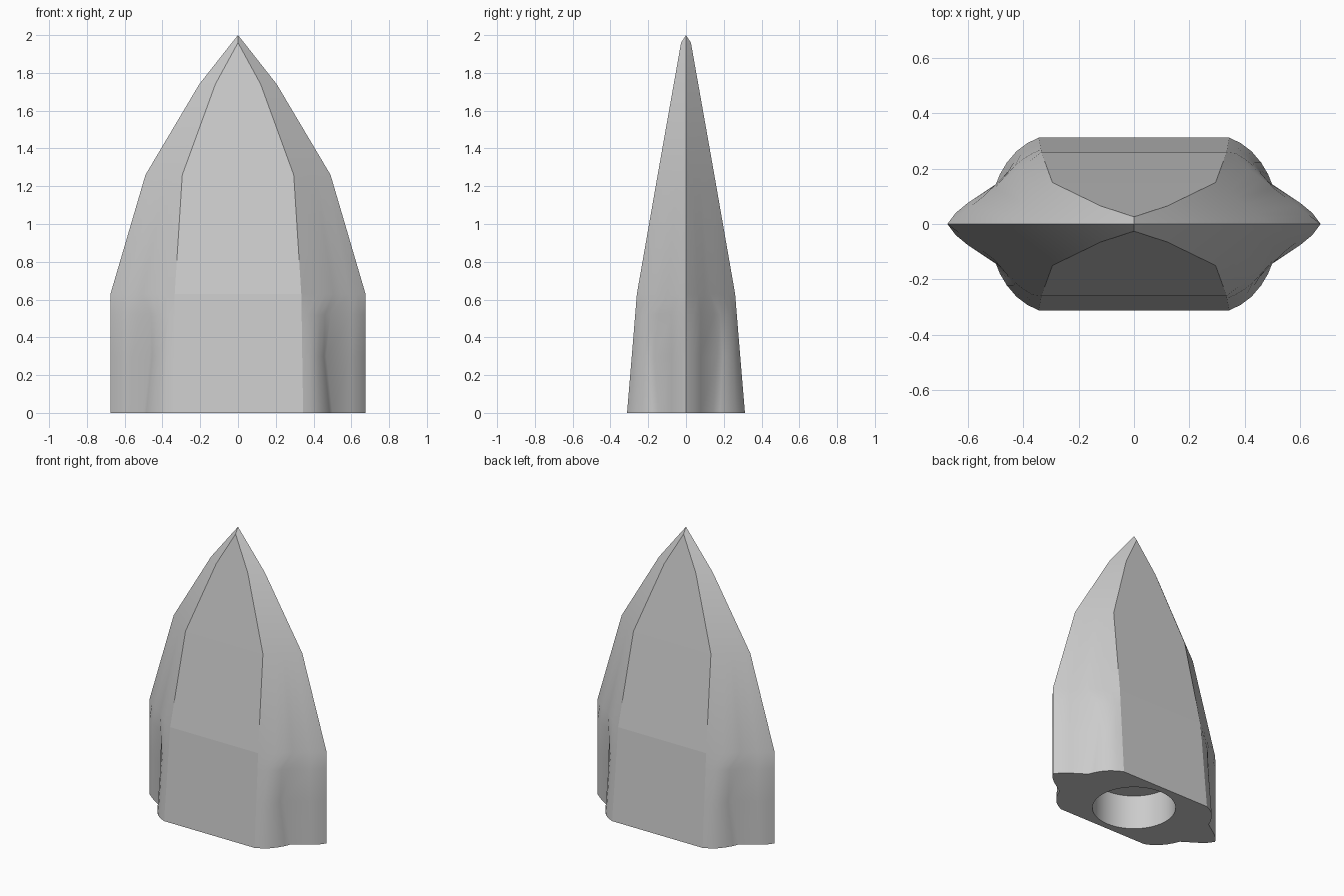
import bpy, bmesh, math

if "Cube" in bpy.data.objects:
    bpy.data.objects.remove(bpy.data.objects["Cube"], do_unlink=True)

grey = bpy.data.materials.new("plain grey")
grey.use_nodes = True
colour = (0.6, 0.6, 0.6, 1)
grey.diffuse_color = colour
grey.node_tree.nodes["Principled BSDF"].inputs["Base Color"].default_value = colour

STEPS = 8
EDGE = [(.6, .077), (.645, .04), (.675, 0)]


def straight(corner, tip):
    """Quarter section running straight from the flat's corner to the blade edge."""
    (a, b), n = corner, STEPS
    return [(a + (tip - a) * i / n, b * (1 - i / n)) for i in range(n + 1)]


# Quarter sections by height: rounded shoulder and groove below, plain blade above
sections = [
    (0, [(.345, .312), (.385, .293), (.425, .263), (.46, .222), (.485, .18), (.5, .143)] + EDGE),
    (.3, [(.34, .287), (.378, .271), (.41, .25), (.436, .222), (.455, .193), (.468, .165)] + EDGE),
    (.52, [(.337, .269), (.367, .256), (.4, .236), (.43, .212), (.46, .182), (.49, .148)] + EDGE),
    (.63, straight((.335, .26), .675)),
    (1.26, straight((.295, .15), .49)),
    (1.74, straight((.12, .065), .205)),
    (1.96, straight((0, .026), .032)),
    (2, straight((0, 0), 0)),
]

# Blade body: mirror each quarter into a ring and loft the rings
bm = bmesh.new()
rings = []
for z, q in sections:
    right_back = q[::-1]
    outline = right_back + [(-x, y) for x, y in q]
    outline += [(-x, -y) for x, y in right_back[1:]] + [(x, -y) for x, y in q[:-1]]
    rings.append([bm.verts.new((x, y, z)) for x, y in outline])
for low, high in zip(rings, rings[1:]):
    for i in range(len(low)):
        j = (i + 1) % len(low)
        bm.faces.new((low[i], low[j], high[j], high[i]))
bm.faces.new(rings[0][::-1])
bmesh.ops.remove_doubles(bm, verts=bm.verts, dist=0.0005)
bmesh.ops.recalc_face_normals(bm, faces=bm.faces)
mesh = bpy.data.meshes.new("blade_tip")
bm.to_mesh(mesh)
bm.free()
mesh.materials.append(grey)
body = bpy.data.objects.new("blade_tip", mesh)
bpy.context.collection.objects.link(body)

# Round socket in the base
bpy.ops.mesh.primitive_cylinder_add(vertices=64, radius=0.265, depth=0.48)
cutter = bpy.context.object
cutter.name = "socket_cutter"
cutter.hide_render = True
cutter.data.materials.append(grey)
cut = body.modifiers.new("socket", 'BOOLEAN')
cut.operation = 'DIFFERENCE'
cut.solver = 'EXACT'
cut.object = cutter
bpy.ops.object.select_all(action='DESELECT')
body.select_set(True)
bpy.context.view_layer.objects.active = body
bpy.ops.object.modifier_apply(modifier=cut.name)
bpy.data.objects.remove(cutter, do_unlink=True)

# Smooth sides, crisp blade edges, flat front and back facets
bpy.ops.object.shade_smooth_by_angle(angle=math.radians(40))
for face in body.data.polygons:
    if abs(face.normal.y) > 0.97 and face.normal.y * face.center.y > 0:
        face.use_smooth = False
